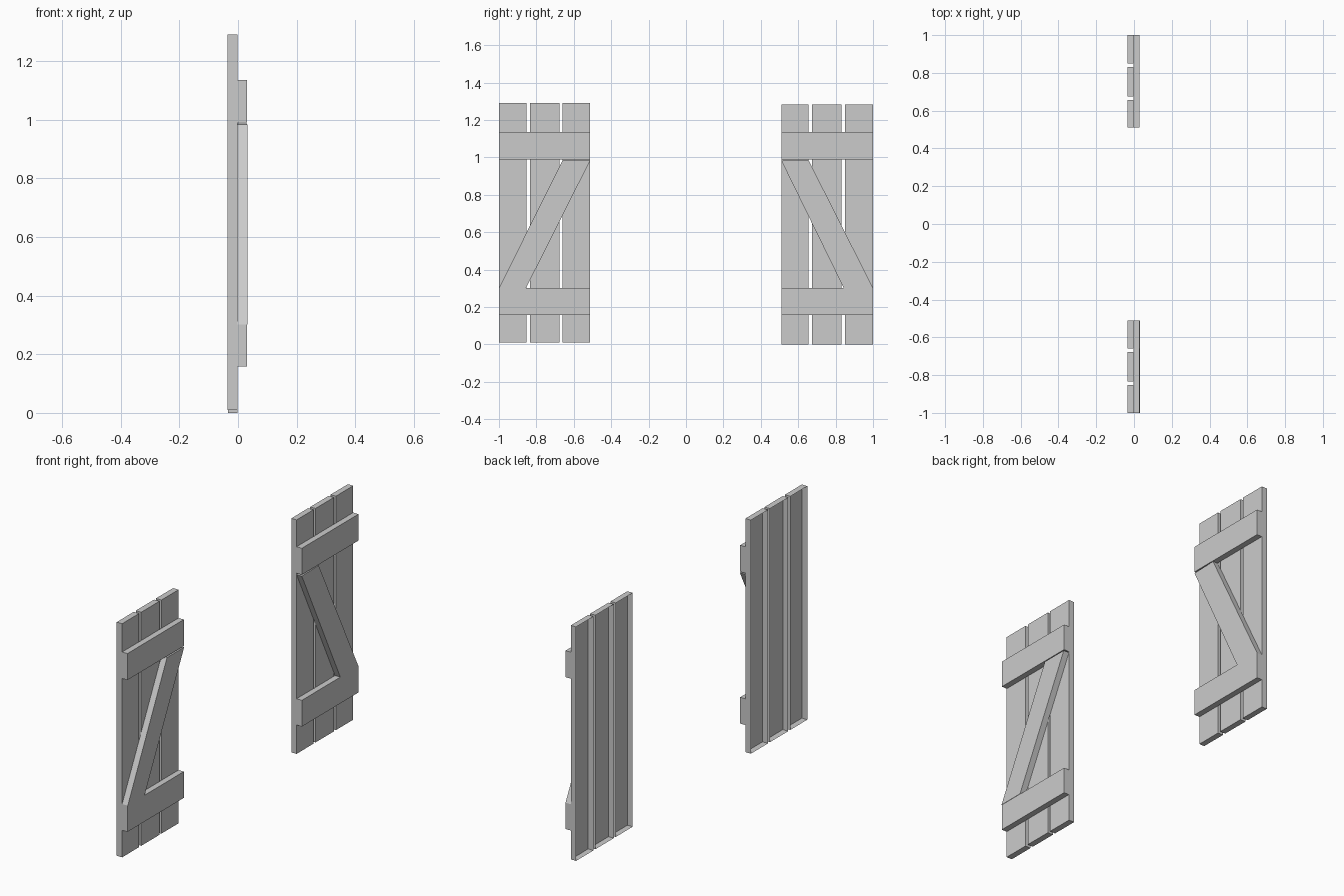
import bpy

if "Cube" in bpy.data.objects:
    bpy.data.objects.remove(bpy.data.objects["Cube"])


def board(name, x_back, x_front, outline):
    """Board from a (y, z) outline, counter-clockwise seen from +x, open at the wall side."""
    n = len(outline)
    verts = [(x_back, y, z) for y, z in outline] + [(x_front, y, z) for y, z in outline]
    faces = [tuple(range(n, 2 * n))]
    faces += [(i, (i + 1) % n, (i + 1) % n + n, i + n) for i in range(n)]
    mesh = bpy.data.meshes.new(name)
    mesh.from_pydata(verts, [], faces)
    obj = bpy.data.objects.new(name, mesh)
    bpy.context.collection.objects.link(obj)
    return obj


def rect(y0, y1, z0, z1):
    return [(y0, z0), (y1, z0), (y1, z1), (y0, z1)]


def shutter(side, planks, z0, z1, x_back, brace, x_brace):
    # vertical planks with narrow gaps
    for i, (a, b) in enumerate(planks):
        board(f"{side}_plank_{i + 1}", x_back, -0.002, rect(a, b, z0, z1))
    # lower and upper cross battens
    for label, a, b in (("lower", 0.158, 0.302), ("upper", 0.99, 1.135)):
        board(f"{side}_{label}_batten", -0.002, 0.03,
              rect(planks[0][0], planks[-1][1], a, b))
    # diagonal brace
    board(f"{side}_brace", -0.002, x_brace, brace)


shutter("left", [(-1.0, -0.853), (-0.835, -0.677), (-0.66, -0.512)],
        0.01, 1.29, -0.035,
        [(-1.0, 0.302), (-0.855, 0.302), (-0.512, 0.984), (-0.66, 0.984)], 0.032)
shutter("right", [(0.51, 0.656), (0.674, 0.832), (0.85, 1.0)],
        0.0, 1.282, -0.034,
        [(0.843, 0.302), (1.0, 0.302), (0.655, 0.986), (0.51, 0.982)], 0.03)
